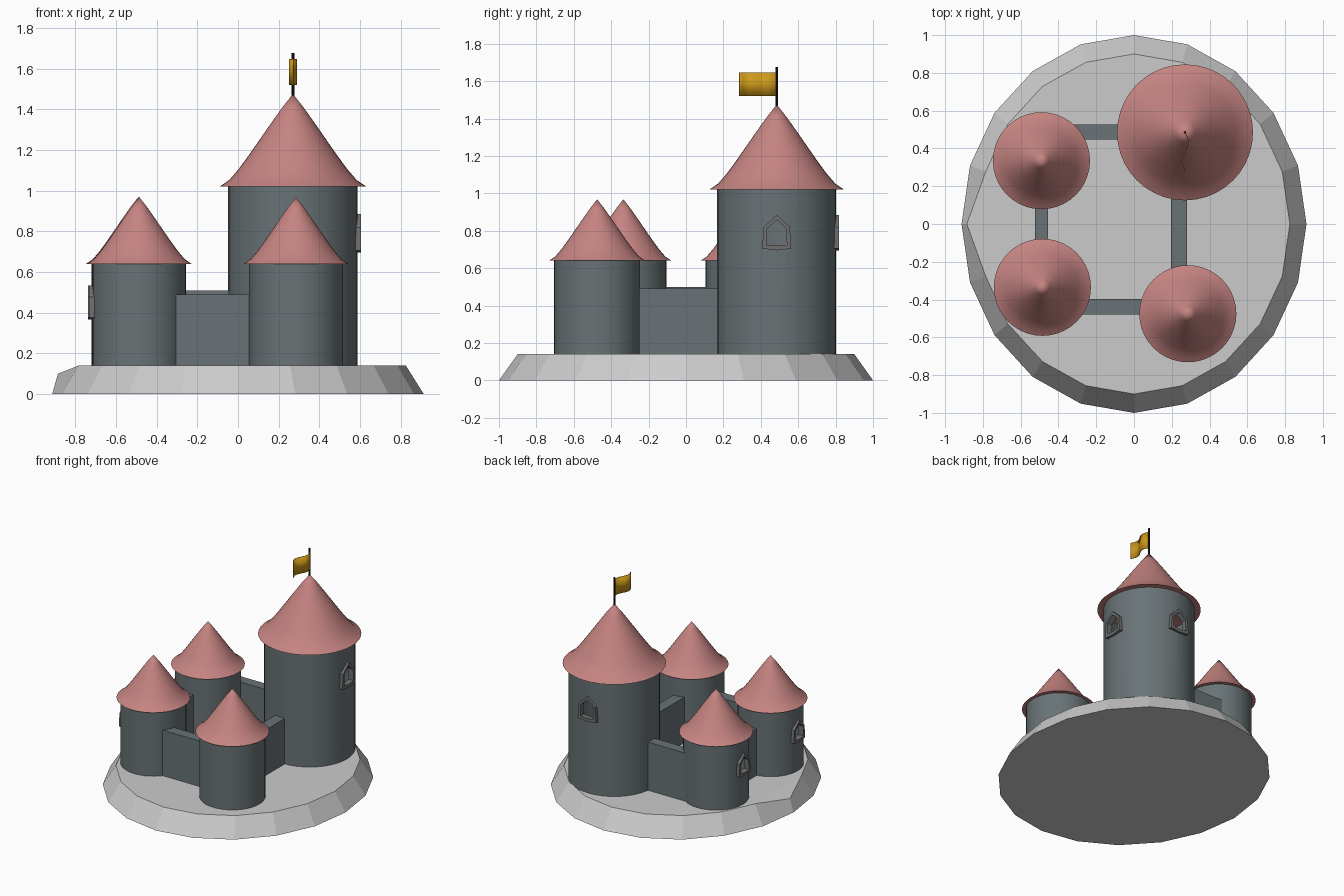
import bpy, bmesh, math
from mathutils import Matrix, Vector

if "Cube" in bpy.data.objects:
    bpy.data.objects.remove(bpy.data.objects["Cube"])


def material(name, rgb):
    m = bpy.data.materials.new(name)
    m.diffuse_color = (*rgb, 1)
    m.use_nodes = True
    m.node_tree.nodes["Principled BSDF"].inputs["Base Color"].default_value = m.diffuse_color
    return m


STONE = material("slate_stone", (0.14, 0.17, 0.18))
TILE = material("pink_tile", (0.56, 0.23, 0.22))
GOLD = material("gold_cloth", (0.62, 0.32, 0.01))
BLACK = material("black_iron", (0.01, 0.01, 0.01))


def finish(bm, name, mat=None, smooth=None):
    bmesh.ops.recalc_face_normals(bm, faces=bm.faces)
    me = bpy.data.meshes.new(name)
    bm.to_mesh(me)
    bm.free()
    ob = bpy.data.objects.new(name, me)
    bpy.context.collection.objects.link(ob)
    if mat:
        me.materials.append(mat)
    if smooth:
        activate(ob)
        bpy.ops.object.shade_smooth_by_angle(angle=math.radians(smooth))
    return ob


def activate(ob):
    bpy.ops.object.select_all(action='DESELECT')
    ob.select_set(True)
    bpy.context.view_layer.objects.active = ob


def lathe(name, profile, x, y, mat, sides=40, smooth=35):
    bm = bmesh.new()
    verts = [bm.verts.new((r, 0, z)) for r, z in profile]
    edges = [bm.edges.new(p) for p in zip(verts, verts[1:])]
    bmesh.ops.spin(bm, geom=verts + edges, cent=(0, 0, 0), axis=(0, 0, 1),
                   angle=2 * math.pi, steps=sides, use_merge=True)
    bmesh.ops.remove_doubles(bm, verts=bm.verts, dist=1e-5)
    bmesh.ops.translate(bm, verts=bm.verts, vec=(x, y, 0))
    return finish(bm, name, mat, smooth)


def box(name, x0, x1, y0, y1, z0, z1, mat):
    bm = bmesh.new()
    bmesh.ops.create_cube(bm, size=1)
    for v in bm.verts:
        v.co = ((x0 + x1) / 2 + v.co.x * (x1 - x0), (y0 + y1) / 2 + v.co.y * (y1 - y0),
                (z0 + z1) / 2 + v.co.z * (z1 - z0))
    return finish(bm, name, mat)


# Pointed window outlines (sideways, up), outer and inner edge of the frame
OUTER = [(-0.078, -0.085), (0.0, -0.095), (0.078, -0.085), (0.07, 0.03), (0.0, 0.095), (-0.07, 0.03)]
INNER = [(-0.054, -0.065), (0.0, -0.07), (0.054, -0.065), (0.052, 0.022), (0.0, 0.068), (-0.052, 0.022)]


def window(name, tower, x, y, z, radius, direction, scale):
    place = Matrix.Translation((x, y, z)) @ Matrix.Rotation(direction, 4, 'Z')

    def ring(bm, outline, depth):
        return [bm.verts.new(place @ Vector((radius + depth, u * scale, v * scale))) for u, v in outline]

    # opening cut through the tower wall
    bm = bmesh.new()
    a, b = ring(bm, INNER, -0.1), ring(bm, INNER, 0.1)
    bm.faces.new(a)
    bm.faces.new(b)
    for i in range(6):
        j = (i + 1) % 6
        bm.faces.new((a[i], a[j], b[j], b[i]))
    cutter = finish(bm, "window_cutter")
    cutter.hide_render = True
    mod = tower.modifiers.new("opening", 'BOOLEAN')
    mod.operation, mod.object, mod.solver = 'DIFFERENCE', cutter, 'EXACT'
    activate(tower)
    bpy.ops.object.modifier_apply(modifier=mod.name)
    bpy.data.objects.remove(cutter)

    # raised frame
    bm = bmesh.new()
    loops = [ring(bm, OUTER, -0.025), ring(bm, OUTER, 0.016), ring(bm, INNER, 0.016), ring(bm, INNER, -0.025)]
    for k in range(4):
        p, q = loops[k], loops[(k + 1) % 4]
        for i in range(6):
            j = (i + 1) % 6
            bm.faces.new((p[i], p[j], q[j], q[i]))
    finish(bm, name, material("frame_grey", (0.16, 0.16, 0.16)))


def tower(name, x, y, r, top, roof_r, tip, windows=(), wz=0.0, scale=1.0):
    t = 0.015
    body = lathe(name, [(0, 0.003), (r, 0.003), (r, top + 0.005), (r - t, top + 0.005),
                        (r - t, 0.02), (0, 0.02)], x, y, STONE)
    for i, d in enumerate(windows):
        window(f"{name}_window_{i + 1}", body, x, y, wz, r, math.radians(d), scale)
    h = tip - top
    shape = [(1, 0), (0.87, 0.07), (0.74, 0.19), (0.61, 0.33), (0.46, 0.5), (0.32, 0.66), (0.15, 0.85), (0, 1)]
    lathe(name + "_roof", [(0, top + 0.003)] + [(roof_r * a, top + h * b) for a, b in shape], x, y, TILE)


# Rocky base, twenty sides, one rim corner on the left sagging outward
bm = bmesh.new()
N = 20
low, high = [], []
for i in range(N):
    a = 2 * math.pi * i / N
    c, s = math.cos(a), math.sin(a)
    low.append(bm.verts.new((0.913 * c, s, 0)))
    high.append(bm.verts.new((0.825 * c, 0.9 * s, 0.14)))
m = N // 2
high[m].co = (-0.885, 0, 0.1)
bm.faces.new(low)
bm.faces.new([v for i, v in enumerate(high) if i != m])
bm.faces.new((high[m - 1], high[m], high[m + 1]))
for i in range(N):
    j = (i + 1) % N
    bm.faces.new((low[i], low[j], high[j], high[i]))
finish(bm, "base")

# Towers
tower("main_tower", 0.27, 0.485, 0.318, 1.02, 0.36, 1.475, (0, 90), 0.79)
tower("back_left_tower", -0.49, 0.335, 0.23, 0.64, 0.257, 0.968, (180,), 0.45, 0.87)
tower("front_left_tower", -0.485, -0.335, 0.23, 0.64, 0.257, 0.968, (180,), 0.45, 0.87)
tower("front_right_tower", 0.285, -0.475, 0.23, 0.64, 0.257, 0.968)

# Connecting walls
box("front_wall", -0.36, 0.09, -0.478, -0.397, 0.003, 0.49, STONE)
box("right_wall", 0.197, 0.28, -0.29, 0.2, 0.003, 0.49, STONE)
box("left_wall", -0.525, -0.455, -0.15, 0.15, 0.003, 0.5, STONE)
box("back_wall", -0.36, -0.02, 0.447, 0.526, 0.003, 0.51, STONE)

# Flagpole
lathe("flagpole", [(0, 1.44), (0.007, 1.44), (0.007, 1.675), (0, 1.675)], 0.27, 0.485, BLACK, 10)

# Waving flag
bm = bmesh.new()
cols = []
for i in range(17):
    t = i / 16
    x = 0.27 + 0.018 * math.sin(2 * math.pi * t)
    cols.append([bm.verts.new((x, 0.485 - 0.2 * t, z)) for z in (1.52, 1.647)])
for p, q in zip(cols, cols[1:]):
    bm.faces.new((p[0], q[0], q[1], p[1]))
flag = finish(bm, "flag", GOLD, 40)
thick = flag.modifiers.new("thickness", 'SOLIDIFY')
thick.thickness, thick.offset = 0.004, 0
